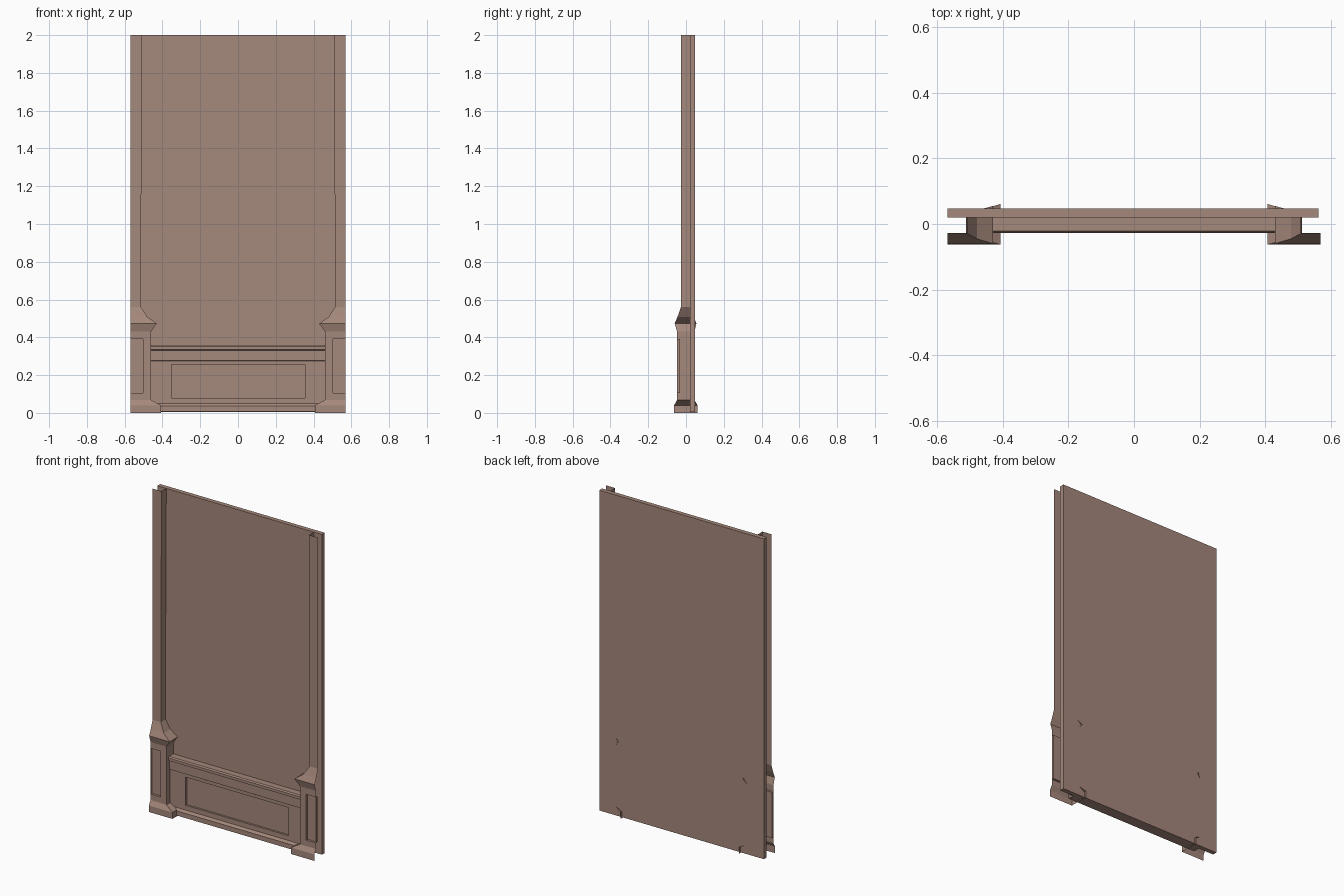
import bpy, bmesh

if "Cube" in bpy.data.objects:
    bpy.data.objects.remove(bpy.data.objects["Cube"])

mat = bpy.data.materials.new("dusty brown wood")
mat.diffuse_color = (0.376, 0.246, 0.198, 1)
mat.use_nodes = True
mat.node_tree.nodes["Principled BSDF"].inputs["Base Color"].default_value = mat.diffuse_color


def finish(name, bm):
    mesh = bpy.data.meshes.new(name)
    bm.to_mesh(mesh)
    bm.free()
    mesh.materials.append(mat)
    obj = bpy.data.objects.new(name, mesh)
    bpy.context.collection.objects.link(obj)
    return obj


def quad(bm, *pts):
    return bm.faces.new([bm.verts.new(p) for p in pts])


def recess(bm, outer, inner, y, depth):
    """Front wall (x0,x1,z0,z1) with a sunken rectangle."""
    def ring(r, yy):
        x0, x1, z0, z1 = r
        return [bm.verts.new(p) for p in
                ((x0, yy, z0), (x1, yy, z0), (x1, yy, z1), (x0, yy, z1))]
    rings = [ring(outer, y), ring(inner, y), ring(inner, y + depth)]
    for a, b in zip(rings, rings[1:]):
        for i in range(4):
            j = (i + 1) % 4
            vs = [a[i], a[j], b[j], b[i]]
            if len({tuple(v.co) for v in vs}) == 4:
                bm.faces.new(vs)
    bm.faces.new(rings[-1])


# Tall backing board
bm = bmesh.new()
bmesh.ops.create_cube(bm, size=1)
for v in bm.verts:
    v.co = (v.co.x * 1.134 - 0.003, v.co.y * 0.028 + 0.034, v.co.z * 1.995 + 1.0025)
finish("backing_board", bm)

# Low wainscot: moulded profile swept along x, with a sunken panel
bm = bmesh.new()
W = 0.465
top = [(0.021, 0.36), (-0.021, 0.36), (-0.027, 0.352), (-0.027, 0.335),
       (-0.019, 0.331), (-0.019, 0.278), (-0.012, 0.274)]
foot = [(-0.012, 0.05), (-0.024, 0.036), (-0.024, 0.007), (0.021, 0.007)]
for prof in (top, foot):
    for (ya, za), (yb, zb) in zip(prof, prof[1:]):
        quad(bm, (-W, ya, za), (-W, yb, zb), (W, yb, zb), (W, ya, za))
recess(bm, (-W, W, 0.05, 0.274), (-0.352, 0.355, 0.08, 0.255), -0.012, 0.012)
finish("wainscot", bm)

# Half columns: front and inner side of a mitred shell, open at the outer edge
# each row: inner x, front y, back y, z
rows = [(-0.408, -0.063, 0.061, 0.0), (-0.408, -0.063, 0.061, 0.04),
        (-0.46, -0.047, 0.045, 0.068), (-0.46, -0.047, 0.045, 0.43),
        (-0.43, -0.06, 0.055, 0.473), (-0.48, -0.045, 0.042, 0.508),
        (-0.513, -0.027, 0.025, 0.56), (-0.513, -0.027, 0.025, 1.0),
        (-0.508, -0.027, 0.025, 2.0)]
EDGE = -0.57
for side, label in ((1, "left"), (-1, "right")):
    bm = bmesh.new()
    for i, ((xa, fa, ba, za), (xb, fb, bb, zb)) in enumerate(zip(rows, rows[1:])):
        if i == 2:   # pier front with sunken panel
            recess(bm, (EDGE, xa, za, zb), (EDGE, -0.502, 0.105, 0.39), fa, 0.014)
        else:
            quad(bm, (EDGE, fa, za), (xa, fa, za), (xb, fb, zb), (EDGE, fb, zb))
        quad(bm, (xa, fa, za), (xa, ba, za), (xb, bb, zb), (xb, fb, zb))
    bmesh.ops.remove_doubles(bm, verts=bm.verts, dist=1e-5)
    if side < 0:
        for v in bm.verts:
            v.co.x = -v.co.x
        bmesh.ops.reverse_faces(bm, faces=bm.faces)
    finish(label + "_half_column", bm)
